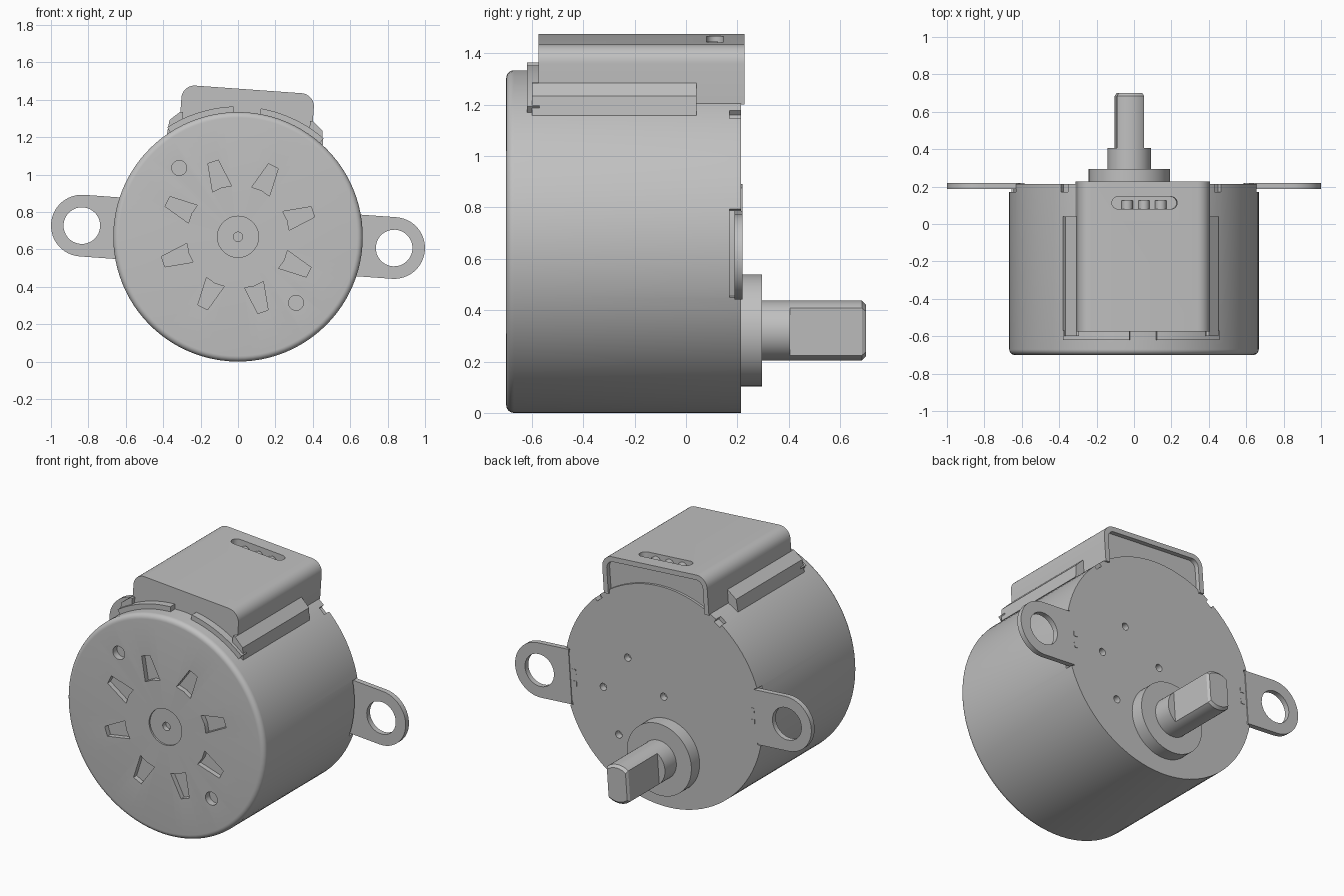
import bpy, bmesh
from math import sin, cos, pi, radians, hypot
from mathutils import Matrix

if "Cube" in bpy.data.objects:
    bpy.data.objects.remove(bpy.data.objects["Cube"])

RADIUS = 0.667
# Every part is drawn around the motor axis, then set upright with a slight roll
FRAME = Matrix.Translation((0, 0, RADIUS)) @ Matrix.Rotation(radians(4.1), 4, 'Y')

steel = bpy.data.materials.new("plain_grey_metal")
steel.use_nodes = True
GREY = (0.53, 0.53, 0.53, 1)
steel.diffuse_color = GREY
steel.node_tree.nodes["Principled BSDF"].inputs["Base Color"].default_value = GREY
parts = []


def finish(name, bm):
    bmesh.ops.remove_doubles(bm, verts=bm.verts, dist=1e-5)
    bmesh.ops.recalc_face_normals(bm, faces=bm.faces)
    mesh = bpy.data.meshes.new(name)
    bm.to_mesh(mesh)
    bm.free()
    mesh.materials.append(steel)
    obj = bpy.data.objects.new(name, mesh)
    bpy.context.scene.collection.objects.link(obj)
    obj.matrix_world = FRAME
    parts.append(obj)
    return obj


def prism(name, pts, y0, y1, tip=0):
    """Extrude an outline along the axis, with an optional chamfer at the far end."""
    bm = bmesh.new()
    cu = sum(p[0] for p in pts) / len(pts)
    cv = sum(p[1] for p in pts) / len(pts)
    levels = [(y0, 0), (y1 - tip, 0)] + ([(y1, tip)] if tip else [])
    rings = []
    for y, inset in levels:
        ring = []
        for u, v in pts:
            k = 1 - inset / hypot(u - cu, v - cv)
            ring.append(bm.verts.new((cu + (u - cu) * k, y, cv + (v - cv) * k)))
        rings.append(ring)
    bm.faces.new(rings[0])
    bm.faces.new(rings[-1])
    n = len(pts)
    for a, b in zip(rings, rings[1:]):
        for i in range(n):
            bm.faces.new((a[i], a[(i + 1) % n], b[(i + 1) % n], b[i]))
    return finish(name, bm)


def lathe(name, profile, cv=0, steps=96):
    bm = bmesh.new()
    verts = [bm.verts.new((r, y, 0)) for r, y in profile]
    edges = [bm.edges.new(pair) for pair in zip(verts, verts[1:])]
    bmesh.ops.spin(bm, geom=verts + edges, cent=(0, 0, 0), axis=(0, 1, 0),
                   angle=2 * pi, steps=steps)
    bmesh.ops.translate(bm, verts=bm.verts, vec=(0, 0, cv))
    return finish(name, bm)


def arc(r, a0, a1, u=0, v=0, n=16):
    angles = [radians(a0 + (a1 - a0) * i / n) for i in range(n + 1)]
    return [(u + r * cos(a), v + r * sin(a)) for a in angles]


def disc(r, u=0, v=0, n=32):
    return arc(r, 0, 360, u, v, n)[:-1]


def band(r0, r1, a0, a1):
    return arc(r0, a0, a1) + arc(r1, a1, a0)


def rect(u0, u1, v0, v1):
    return [(u0, v0), (u1, v0), (u1, v1), (u0, v1)]


def rounded_top(half, low, top, r):
    return ([(-half, low), (half, low)] + arc(r, 0, 90, half - r, top - r, 8)
            + arc(r, 90, 180, r - half, top - r, 8))


def cut(target, cutters):
    for c in cutters:
        c.hide_render = True
        mod = target.modifiers.new("cut", 'BOOLEAN')
        mod.operation, mod.solver, mod.object = 'DIFFERENCE', 'EXACT', c
    bpy.context.view_layer.update()
    graph = bpy.context.evaluated_depsgraph_get()
    mesh = bpy.data.meshes.new_from_object(target.evaluated_get(graph))
    target.modifiers.clear()
    target.data = mesh
    for c in cutters:
        parts.remove(c)
        bpy.data.objects.remove(c)


# Can with rounded front edge, shallow centre dimple and pin hole
FRONT, BACK = -0.70, 0.215
edge = [(r, y) for r, y in arc(0.03, -90, 0, RADIUS - 0.03, FRONT + 0.03, 6)]
can = lathe("motor_can", [(0, -0.66), (0.025, -0.66), (0.025, -0.69), (0.11, -0.69),
                          (0.11, FRONT)] + edge + [(RADIUS, BACK), (0, BACK)])
cutters = []

# Eight punched vents in the front face
for k in range(8):
    a = radians(45 * k + 22.5)
    outline = [(0.27, -0.053), (0.278, 0), (0.27, 0.053), (0.422, 0.029), (0.422, -0.029)]
    pts = [(r * cos(a) - t * sin(a), r * sin(a) + t * cos(a)) for r, t in outline]
    cutters.append(prism("vent_cutter", pts, FRONT - 0.05, FRONT + 0.03))

# Two round front holes, and the small holes in the back plate
for u, v in [(-0.34, 0.345), (0.335, -0.33)]:
    cutters.append(prism("front_hole_cutter", disc(0.04, u, v), FRONT - 0.05, FRONT + 0.04))
for u, v in [(0, 0), (0.23, 0.19), (0.41, -0.02), (0.325, -0.29)]:
    cutters.append(prism("back_hole_cutter", disc(0.022, u, v, 20), BACK - 0.04, BACK + 0.05))

# Rim notches beside the ears and the cover
for a0, a1 in [(-15, 15), (165, 195), (50, 54), (126, 130)]:
    cutters.append(prism("rim_notch_cutter", band(0.645, 0.72, a0, a1), 0.17, 0.26))
cut(can, cutters)

# Mounting ears with screw holes, and the staked marks beside them
for side, label in [(1, "left"), (-1, "right")]:
    outline = [(0.63, -0.165)] + arc(0.165, -90, 90, 0.837, 0, 24) + [(0.63, 0.165)]
    ear = prism(label + "_mounting_ear", [(side * u, v) for u, v in outline], 0.188, 0.22)
    cut(ear, [prism("ear_hole_cutter", disc(0.098, side * 0.837), 0.1, 0.3)])
    for v in (-0.035, 0.035):
        prism(label + "_staked_mark", rect(side * 0.59, side * 0.615, v - 0.015, v + 0.015),
              BACK - 0.005, BACK + 0.003)

# Output boss and shaft with two flats
SHAFT = -0.347
lathe("shaft_boss", [(0, 0.2), (0.218, 0.2), (0.218, 0.295), (0, 0.295)], SHAFT, 64)
lathe("shaft_collar", [(0, 0.28), (0.117, 0.28), (0.117, 0.405), (0, 0.405)], SHAFT, 48)
prism("flatted_shaft", arc(0.117, 52, 128, 0, SHAFT) + arc(0.117, 232, 308, 0, SHAFT),
      0.40, 0.70, 0.015)

# Wiring cover: a rounded box with an open back rim and a slot on top
cover = prism("wiring_cover", rounded_top(0.355, 0.56, 0.79, 0.07), -0.575, 0.228)
rim = prism("cover_rim_cutter", rounded_top(0.325, 0.4, 0.76, 0.045), 0.2, 0.3)
slot = prism("cover_slot_cutter", arc(0.033, -90, 90, 0.142, -0.113)
             + arc(0.033, 90, 270, -0.142, -0.113), 0.745, 0.85)
slot.data.transform(Matrix.Rotation(pi / 2, 4, 'X'))
cut(cover, [rim, slot])
for u in (-0.09, 0, 0.09):
    prism("wire", disc(0.03, u, 0.745, 20), 0.07, 0.125)

# Side ledges and curved front tabs of the cover
for side, label in [(1, "left"), (-1, "right")]:
    ledge = [(0.34, 0.645), (0.355, 0.645), (0.41, 0.597), (0.418, 0.522), (0.34, 0.53)]
    prism(label + "_cover_ledge", [(side * u, v) for u, v in ledge], -0.60, 0.04)
    tab = band(0.65, 0.697, 53, 84)
    prism(label + "_front_tab", [(side * u, v) for u, v in tab], -0.62, -0.57)

# Smooth the round walls and keep the edges crisp
bpy.ops.object.select_all(action='DESELECT')
for obj in parts:
    obj.select_set(True)
bpy.context.view_layer.objects.active = can
bpy.ops.object.shade_smooth_by_angle(angle=radians(30))
